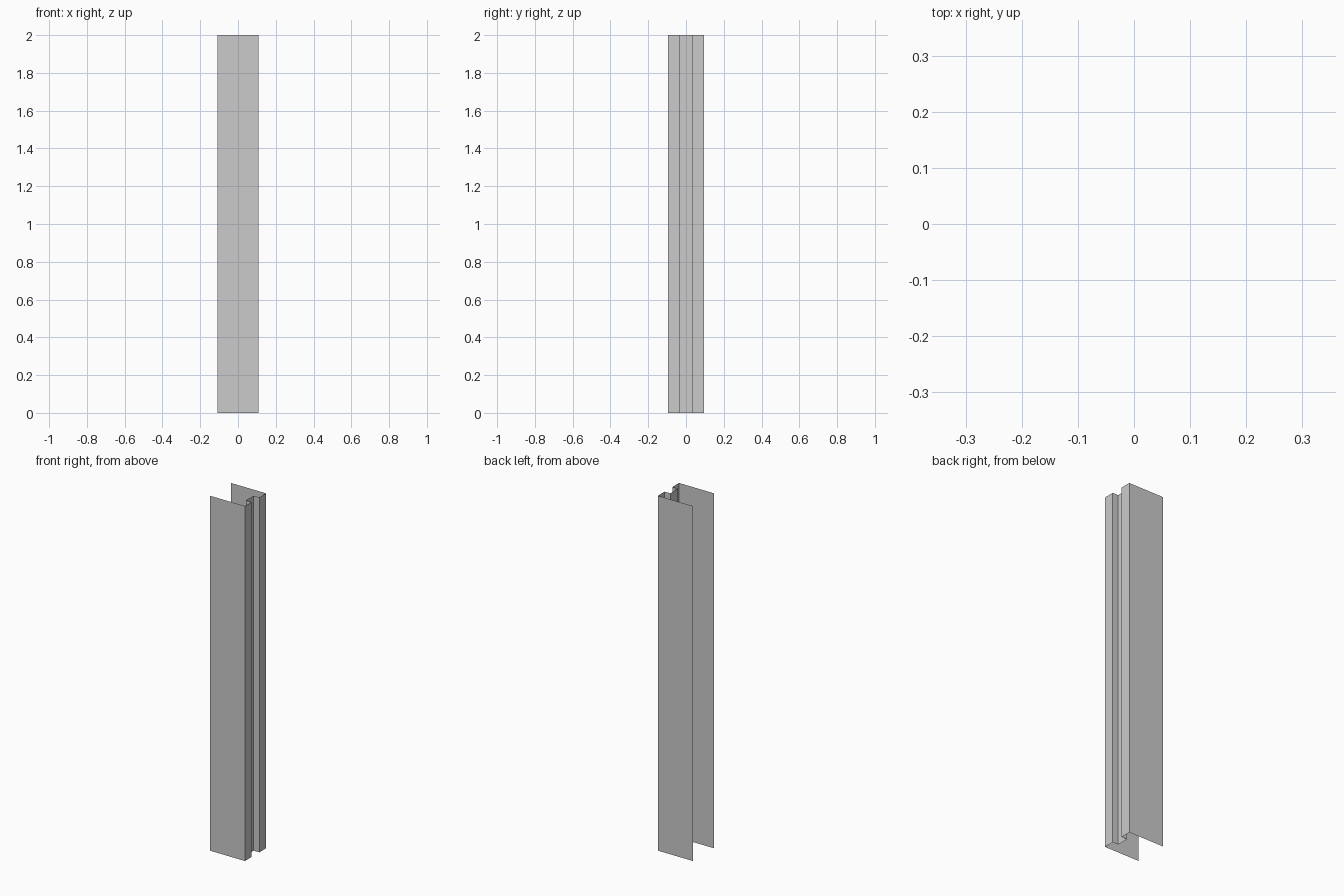
import bpy, bmesh

if "Cube" in bpy.data.objects:
    bpy.data.objects.remove(bpy.data.objects["Cube"])

H = 2.0      # height
W = 0.109    # half width
D = 0.094    # half depth
G = 0.034    # half groove width
R = 0.035    # groove depth

# Open cross-section: front flange, grooved web, back flange
half = [(-W, -D), (W, -D), (W, -G), (W - R, -G)]
profile = half + [(x, -y) for x, y in reversed(half)]

# Extrude the profile upward as a thin sheet with open ends
bm = bmesh.new()
verts = [bm.verts.new((x, y, 0)) for x, y in profile]
edges = [bm.edges.new(pair) for pair in zip(verts, verts[1:])]
ext = bmesh.ops.extrude_edge_only(bm, edges=edges)
top = [v for v in ext["geom"] if isinstance(v, bmesh.types.BMVert)]
bmesh.ops.translate(bm, verts=top, vec=(0, 0, H))

# Make the normals consistent, facing outward
bmesh.ops.recalc_face_normals(bm, faces=bm.faces[:])
bm.normal_update()
front = min(bm.faces, key=lambda f: f.calc_center_median().y)
if front.normal.y > 0:
    bmesh.ops.reverse_faces(bm, faces=bm.faces[:])

mesh = bpy.data.meshes.new("channel_post")
bm.to_mesh(mesh)
bm.free()
bpy.context.collection.objects.link(bpy.data.objects.new("channel_post", mesh))
